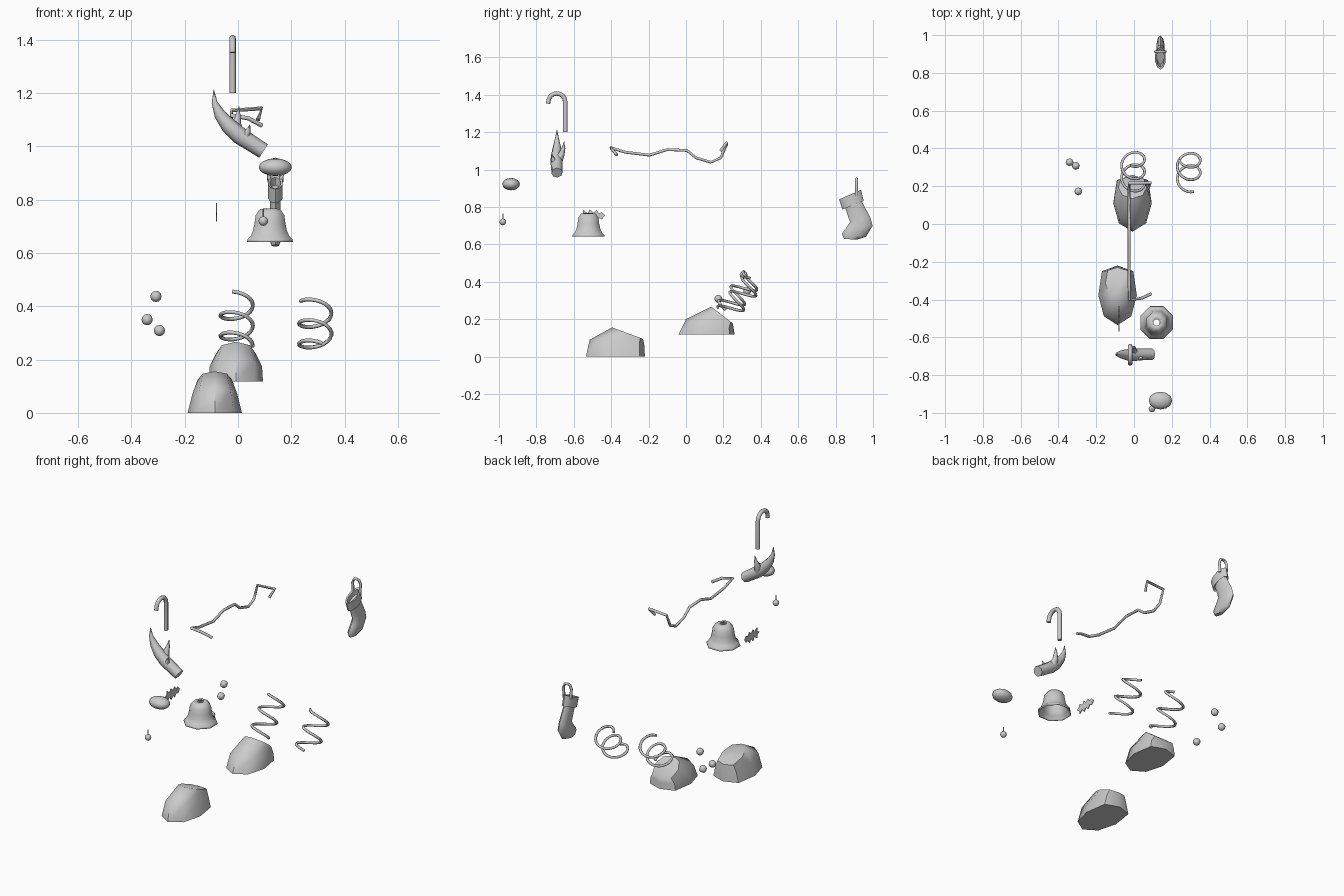
import bpy, bmesh, math
from mathutils import Vector

if "Cube" in bpy.data.objects:
    bpy.data.objects.remove(bpy.data.objects["Cube"])


def build(name, rings, smooth=50, cap_start=True, cap_end=True):
    """Skin a list of closed rings into one mesh."""
    bm = bmesh.new()
    loops = [[bm.verts.new(p) for p in r] for r in rings]
    n = len(loops[0])
    for a, b in zip(loops, loops[1:]):
        for i in range(n):
            j = (i + 1) % n
            bm.faces.new((a[i], a[j], b[j], b[i]))
    if cap_start:
        bm.faces.new(loops[0][::-1])
    if cap_end:
        bm.faces.new(loops[-1])
    bmesh.ops.recalc_face_normals(bm, faces=bm.faces)
    return finish(name, bm, smooth)


def finish(name, bm, smooth):
    me = bpy.data.meshes.new(name)
    bm.to_mesh(me)
    bm.free()
    ob = bpy.data.objects.new(name, me)
    bpy.context.collection.objects.link(ob)
    if smooth:
        bpy.ops.object.select_all(action='DESELECT')
        ob.select_set(True)
        bpy.context.view_layer.objects.active = ob
        bpy.ops.object.shade_smooth_by_angle(angle=math.radians(smooth))
    return ob


def sweep(name, pts, radii, n=6):
    """Round tube along a path, one radius or one per point."""
    pts = [Vector(p) for p in pts]
    if not isinstance(radii, (list, tuple)):
        radii = [radii] * len(pts)
    rings, u = [], None
    for i, p in enumerate(pts):
        t = (pts[min(i + 1, len(pts) - 1)] - pts[max(i - 1, 0)]).normalized()
        if u is None:
            u = t.orthogonal()
        u = (u - t * u.dot(t)).normalized()
        v = t.cross(u)
        rings.append([p + radii[i] * (u * math.cos(a) + v * math.sin(a))
                      for a in (2 * math.pi * k / n for k in range(n))])
    return build(name, rings, smooth=62)


def power(v, p):
    return math.copysign(abs(v) ** p, v) if abs(v) > 1e-6 else 0


def loft(name, cx, sections, n=12, back=1, **kw):
    """Sections given by two opposite (y, z) edges and a half width in x.
    back < 1 squares off the rear half of every section."""
    rings = []
    for y0, z0, y1, z1, rx in sections:
        c = Vector((cx, (y0 + y1) / 2, (z0 + z1) / 2))
        d = Vector((0, (y0 - y1) / 2, (z0 - z1) / 2))
        ring = []
        for k in range(n):
            a = 2 * math.pi * k / n
            p = back if math.cos(a) < 0 else 1
            ring.append(c + d * power(math.cos(a), p) + Vector((rx * power(math.sin(a), p), 0, 0)))
        rings.append(ring)
    return build(name, rings, **kw)


def ball(name, c, r, seg=10, rings=8):
    bm = bmesh.new()
    bmesh.ops.create_uvsphere(bm, u_segments=seg, v_segments=rings, radius=1)
    for v in bm.verts:
        v.co = Vector(c) + Vector((v.co.x * r[0], v.co.y * r[1], v.co.z * r[2]))
    return finish(name, bm, 50)


# Two mounds with a slanted flat top at the back
loft("front_mound", -0.087, [(-.535, 0, -.22, 0, .102), (-.515, .09, -.222, .06, .083),
                             (-.395, .156, -.23, .095, .064)], n=8, back=.6, smooth=55)
loft("rear_mound", -0.008, [(-.04, .117, .26, .117, .102), (0, .2, .255, .15, .098),
                            (.135, .267, .25, .178, .075)], n=8, back=.6, smooth=55)

# Candy cane
arc = [(-.02, -.691 + .045 * math.cos(a), 1.363 + .044 * math.sin(a))
       for a in (math.pi * k / 8 for k in range(9))]
sweep("candy_cane", [(-.02, -.646, 1.2)] + arc + [(-.02, -.738, 1.352)], .012, 8)

# Antler with two tines
Y = -.69
sweep("antler_beam", [(.096, Y, .983), (.05, Y, 1.012), (.007, Y - .002, 1.04), (-.035, Y - .002, 1.078),
                      (-.068, Y, 1.12), (-.088, Y, 1.165), (-.091, Y, 1.213)],
      [.03, .031, .033, .03, .022, .011, .001], 8)
sweep("antler_tine_long", [(0, -.68, 1.05), (-.005, -.665, 1.085), (.0, -.655, 1.115), (.004, -.652, 1.15)],
      [.022, .017, .01, .001], 7)
sweep("antler_tine_short", [(.025, -.70, 1.03), (.036, -.712, 1.055), (.045, -.716, 1.082)],
      [.018, .011, .001], 7)

# Wavy garland with hooked ends
sweep("garland", [(.09, -.37, 1.078), (.04, -.393, 1.105), (-.024, -.403, 1.117), (-.026, -.325, 1.093),
                  (-.026, -.195, 1.077), (-.026, -.10, 1.107), (-.026, .005, 1.102),
                  (-.026, .055, 1.062), (-.026, .133, 1.039), (-.026, .185, 1.062),
                  (-.024, .217, 1.135), (.09, .217, 1.143), (.075, .185, 1.1)], .008)


# Two coil springs on a slanted axis
def spring(name, c, start, end):
    pts = []
    for k in range(49):
        a = start + (end - start) * k / 48
        t, s = a / 360, math.sin(math.radians(a))
        pts.append((c[0] + .061 * math.cos(math.radians(a)),
                    c[1] + .065 * t - .053 * s, c[2] + .077 * t + .03 * s))
    sweep(name, pts, .0075)


spring("spring_left", (-.005, .342, .404), 105, -720)
spring("spring_right", (.29, .337, .374), 155, -655)

# Bell, open below with a hole on top
prof = [(.094, .642), (.091, .652), (.079, .663), (.069, .683), (.063, .71), (.058, .742),
        (.042, .764), (.018, .768)]
bell = build("bell", [[(.12 + r * math.cos(a), -.522 + r * math.sin(a), z)
                       for a in (math.pi * (k + .5) / 4 for k in range(8))] for r, z in prof],
             cap_start=False, cap_end=False)
m = bell.modifiers.new("wall", 'SOLIDIFY')
m.thickness = .004
m.offset = -1

# Spiky leaf standing in the y-z plane
half = [(.018, .012), (.02, .031), (.045, .014), (.056, .034), (.075, .016), (.09, .032),
        (.105, .012), (.12, .02)]
outline = [(0, 0)] + half + [(.137, .002)] + [(y, -z) for y, z in half[::-1]]
build("holly_leaf", [[(x, -.57 + y, .753 + z) for y, z in outline] for x in (-.083, -.078)], smooth=0)

# Berries
for i, c in enumerate([(-.308, .308, .437), (-.341, .327, .35), (-.295, .173, .309)]):
    ball("berry_%d" % (i + 1), c, (.021, .021, .021), 8, 6)

# Oval ball and small hanging bauble
ball("oval_nose", (.14, -.935, .922), (.062, .047, .033), 12, 8)
ball("bauble", (.095, -.979, .72), (.018, .018, .018), 8, 6)
sweep("bauble_stem", [(.095, -.979, .735), (.095, -.979, .765)], .003, 5)

# Stocking with cuff and hanging loop
loft("stocking", .14, [(.849, .80, .937, .835, .02), (.877, .72, .985, .745, .021),
                       (.857, .69, .998, .70, .023), (.833, .658, .962, .64, .022),
                       (.845, .63, .91, .625, .014)], n=10)
loft("stocking_cuff", .14, [(.85, .80, .936, .838, .02), (.836, .787, .95, .832, .028),
                            (.818, .84, .936, .892, .029), (.83, .842, .925, .884, .02),
                            (.845, .815, .93, .855, .019)], n=10)
sweep("stocking_loop", [(.118, .912, .865), (.114, .912, .925), (.124, .912, .947), (.14, .912, .95),
                        (.156, .912, .947), (.166, .912, .925), (.162, .912, .865)], .008)
